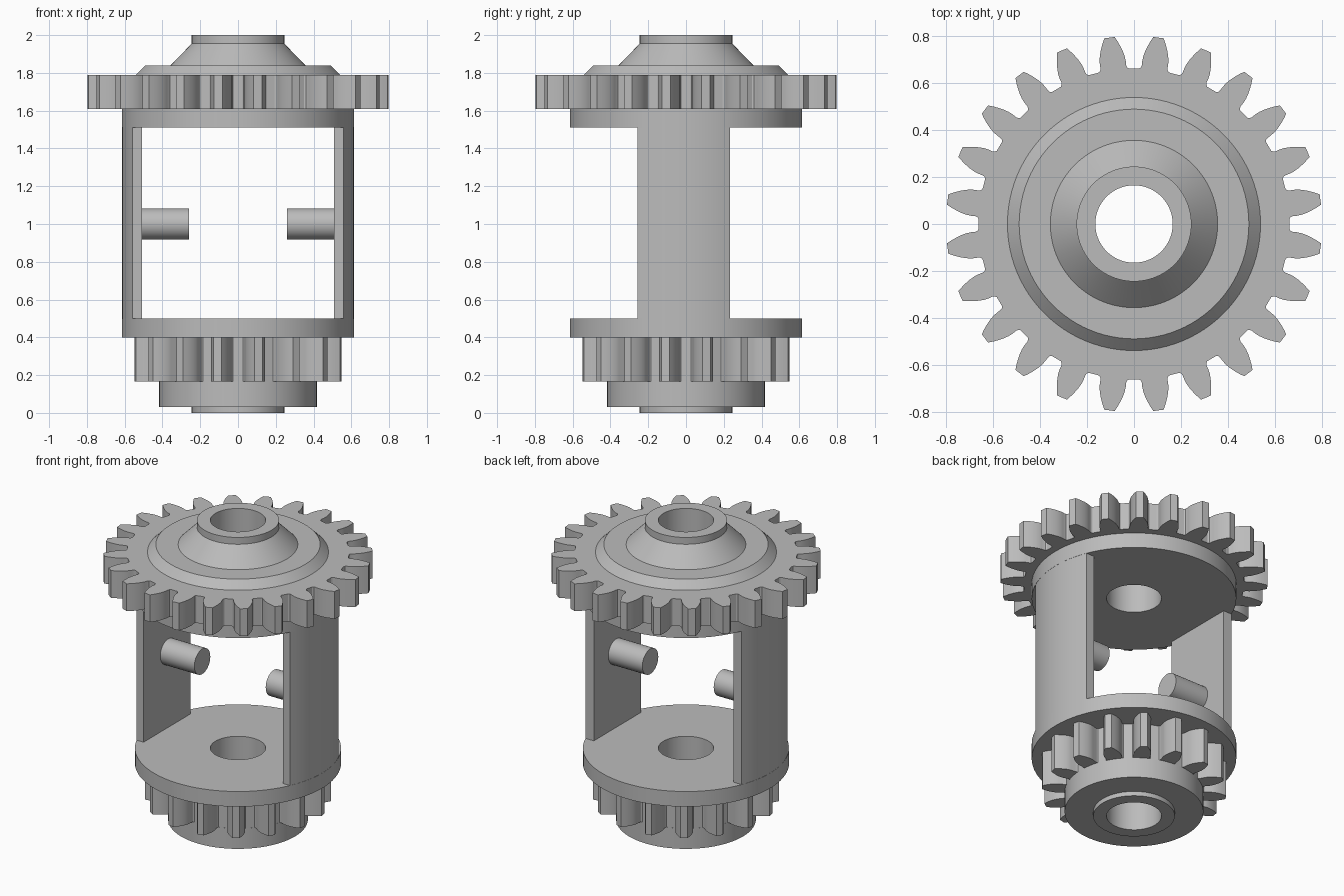
import bpy, bmesh
from math import pi, sin, cos, tan, acos, asin, radians, sqrt
from mathutils import Matrix

cube = bpy.data.objects.get("Cube")
if cube:
    bpy.data.objects.remove(cube, do_unlink=True)

# One grey material for everything
GREY = (0.5, 0.5, 0.5, 1)
grey = bpy.data.materials.new("plain grey")
grey.use_nodes = True
grey.diffuse_color = GREY
grey.node_tree.nodes["Principled BSDF"].inputs["Base Color"].default_value = GREY

BORE = 0.165
DISC = 0.615
MODULE = 0.0617
parts = []


def finish(bm, name):
    bmesh.ops.recalc_face_normals(bm, faces=bm.faces)
    mesh = bpy.data.meshes.new(name)
    bm.to_mesh(mesh)
    bm.free()
    mesh.materials.append(grey)
    obj = bpy.data.objects.new(name, mesh)
    bpy.context.collection.objects.link(obj)
    parts.append(obj)


def bridge_loops(bm, loops):
    """Skin closed loops of equal length, joining the last to the first."""
    for a, b in zip(loops, loops[1:] + loops[:1]):
        n = len(a)
        for i in range(n):
            j = (i + 1) % n
            bm.faces.new((a[i], a[j], b[j], b[i]))


def lathe(name, profile, steps=96):
    """Turn a closed (radius, height) outline about z."""
    bm = bmesh.new()
    turns = [2 * pi * i / steps for i in range(steps)]
    bridge_loops(bm, [[bm.verts.new((r * cos(t), r * sin(t), z)) for t in turns]
                      for r, z in profile])
    finish(bm, name)


def gear(name, teeth, z0, z1, inner):
    """Involute spur gear ring, with a gap centred on the x axis."""
    pitch = MODULE * teeth / 2
    base = pitch * cos(radians(20))
    root, tip = pitch - 1.25 * MODULE, pitch + MODULE
    start = pi / (2 * teeth) + tan(radians(20)) - radians(20)
    # Half tooth as (angle from tooth centre, radius), root to tip
    half = [(start + 0.018, root), (start + 0.006, root + 0.006),
            (start + 0.001, root + 0.016)]
    for k in range(6):
        r = base + (tip - base) * k / 5
        a = acos(base / r)
        half.append((start - (tan(a) - a), r))
    tooth = [(-a, r) for a, r in half] + [(a, r) for a, r in reversed(half)]
    outline = [(a + 2 * pi * (i + 0.5) / teeth, r)
               for i in range(teeth) for a, r in tooth]
    hole = [(a, inner) for a, r in outline]
    bm = bmesh.new()
    bridge_loops(bm, [[bm.verts.new((r * cos(a), r * sin(a), z)) for a, r in ring]
                      for ring, z in ((hole, z0), (outline, z0), (outline, z1), (hole, z1))])
    finish(bm, name)


def side_wall(name, side):
    """Upright with a round outside and a flat inside."""
    r, flat, y0, y1 = DISC - 0.001, 0.508, -0.257, 0.233
    a0, a1 = asin(y0 / r), asin(y1 / r)
    arc = [a0 + (a1 - a0) * i / 12 for i in range(13)]
    points = [(flat, y0)] + [(r * cos(a), r * sin(a)) for a in arc] + [(flat, y1)]
    bm = bmesh.new()
    face = bm.faces.new([bm.verts.new((side * x, y, 0.49)) for x, y in points])
    top = bmesh.ops.extrude_face_region(bm, geom=[face])["geom"]
    bmesh.ops.translate(bm, vec=(0, 0, 1.03),
                        verts=[v for v in top if isinstance(v, bmesh.types.BMVert)])
    finish(bm, name)


def pin(name, side):
    """Stub shaft pointing inwards from a wall."""
    bm = bmesh.new()
    place = Matrix.Translation((side * 0.39, 0, 1.0)) @ Matrix.Rotation(pi / 2, 4, 'Y')
    bmesh.ops.create_cone(bm, cap_ends=True, segments=48, radius1=0.083,
                          radius2=0.083, depth=0.26, matrix=place)
    finish(bm, name)


# Lower disc, gear core, collar and foot ring
lathe("lower_hub", [(BORE, 0), (0.245, 0), (0.245, 0.03), (0.417, 0.03),
                    (0.417, 0.165), (0.40, 0.165), (0.40, 0.40),
                    (DISC, 0.40), (DISC, 0.50), (BORE, 0.50)])
gear("lower_gear", 16, 0.165, 0.40, 0.37)

# Upper disc, gear core and stepped conical hub
lathe("upper_hub", [(BORE, 1.51), (DISC, 1.51), (DISC, 1.61), (0.54, 1.61),
                    (0.54, 1.79), (0.49, 1.84), (0.357, 1.84), (0.245, 1.955),
                    (0.245, 2.0), (BORE, 2.0)])
gear("upper_gear", 24, 1.61, 1.79, 0.50)

# Uprights and stub shafts on both sides
for label, side in (("left", 1), ("right", -1)):
    side_wall(label + "_wall", side)
    pin(label + "_pin", side)

# Smooth curved surfaces, sharp edges kept
bpy.ops.object.select_all(action='DESELECT')
for obj in parts:
    obj.select_set(True)
bpy.context.view_layer.objects.active = parts[0]
bpy.ops.object.shade_smooth_by_angle(angle=radians(25))
